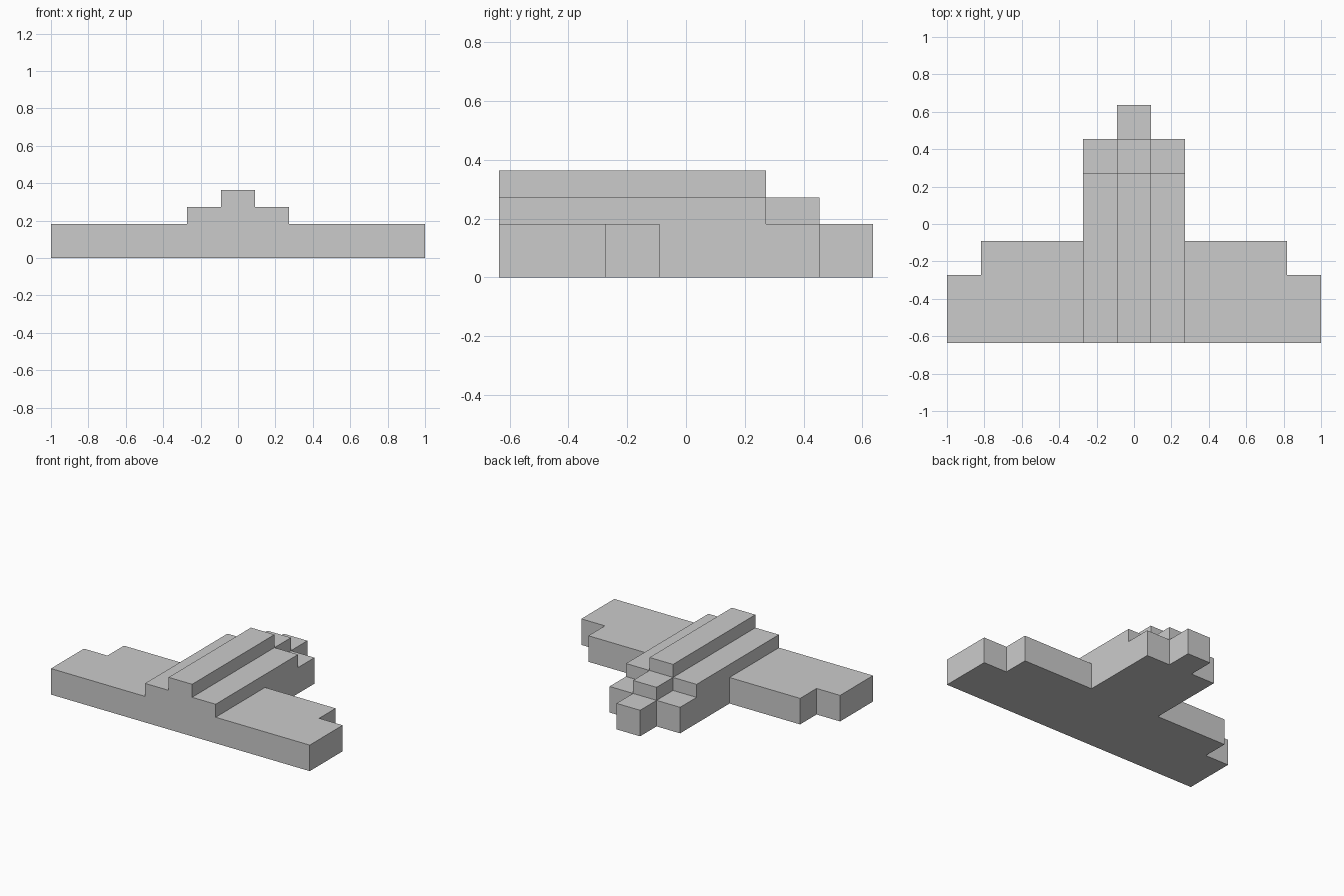
import bpy, bmesh
from mathutils import Vector

if "Cube" in bpy.data.objects:
    bpy.data.objects.remove(bpy.data.objects["Cube"])

CELL = 2 / 11          # plan module; heights step by half a module
STEP = CELL / 2

# Parts: (half width in cells, first row, last row, height in steps)
PARTS = [
    (5, -3, -2, 2),    # wing tips
    (4, -3, -1, 2),    # wings
    (1, -3, 2, 2),     # body base
    (0, 3, 3, 2),      # nose
    (1, -3, 1, 3),     # body shoulder
    (0, 2, 2, 3),      # step behind the nose
    (0, -3, 1, 4),     # top ridge
]

# Fill the stepped volume, symmetric about x = 0
solid = {(i, j, k)
         for half, y0, y1, h in PARTS
         for i in range(-half, half + 1)
         for j in range(y0, y1 + 1)
         for k in range(h)}

# Skin only the exposed sides so the hull is one clean closed shell
bm = bmesh.new()
size = Vector((CELL, CELL, STEP))
for i, j, k in solid:
    centre = Vector((i * CELL, j * CELL, (k + 0.5) * STEP))
    for axis in range(3):
        for sign in (-1, 1):
            near = [i, j, k]
            near[axis] += sign
            if tuple(near) in solid:
                continue
            u, v = (axis + 1) % 3, (axis + 2) % 3
            corners = []
            for a, b in ((-1, -1), (1, -1), (1, 1), (-1, 1))[::sign]:
                p = centre.copy()
                p[axis] += sign * size[axis] / 2
                p[u] += a * size[u] / 2
                p[v] += b * size[v] / 2
                corners.append(bm.verts.new(p))
            bm.faces.new(corners)

# Weld and merge coplanar faces
bmesh.ops.remove_doubles(bm, verts=bm.verts[:], dist=1e-4)
bmesh.ops.dissolve_limit(bm, angle_limit=0.01, verts=bm.verts[:], edges=bm.edges[:])
bmesh.ops.recalc_face_normals(bm, faces=bm.faces[:])

mesh = bpy.data.meshes.new("stepped_hull")
bm.to_mesh(mesh)
bm.free()
bpy.context.collection.objects.link(bpy.data.objects.new("stepped_hull", mesh))
